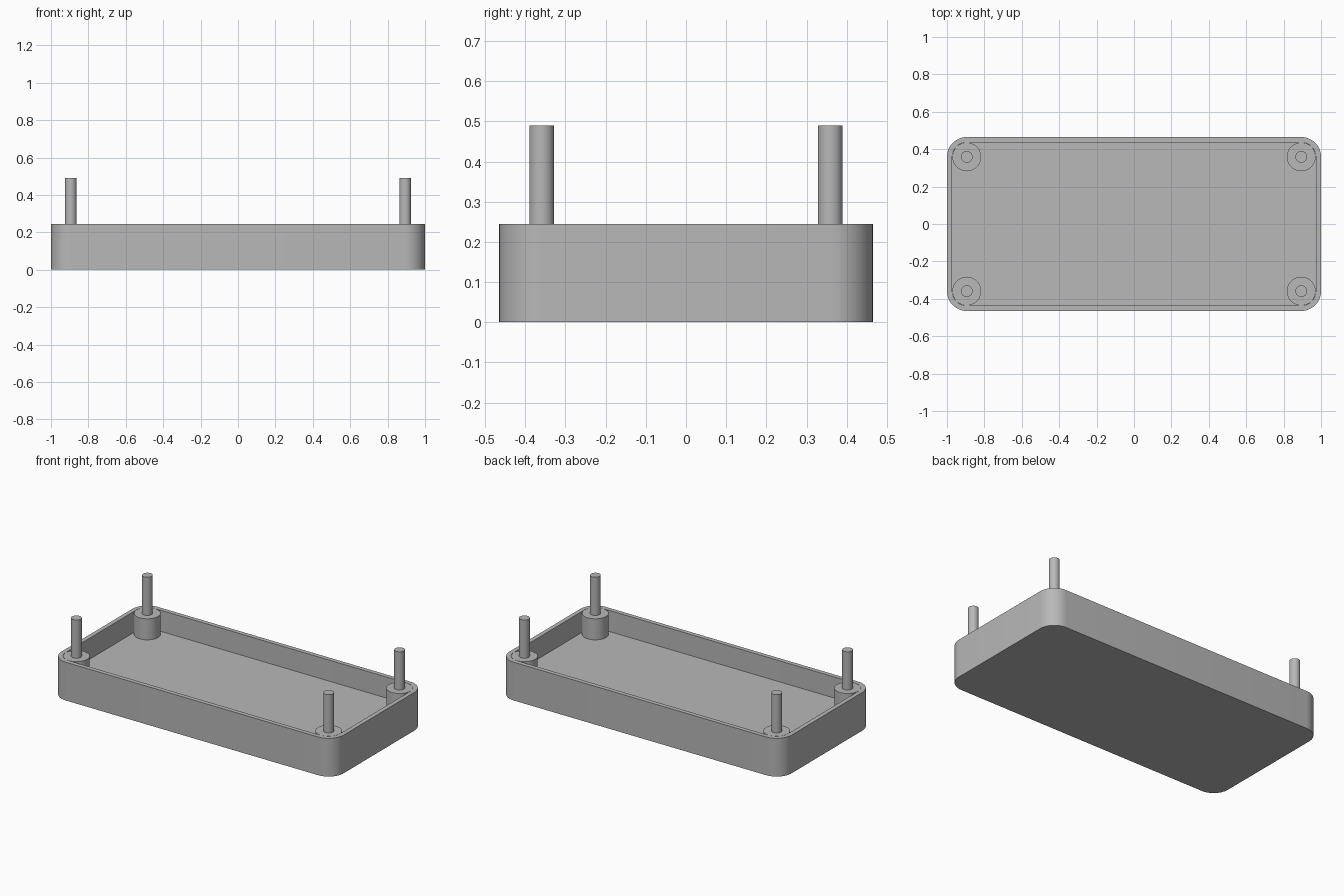
import bpy, bmesh, math

cube = bpy.data.objects.get("Cube")
if cube:
    bpy.data.objects.remove(cube, do_unlink=True)

CX, CY = 0.894, 0.359      # corner centres, shared by walls, posts and pins
R_OUT, R_IN = 0.106, 0.078
FLOOR, RIM, PIN_TOP = 0.11, 0.245, 0.49
ARC = 12                   # segments per rounded corner

grey = bpy.data.materials.new("mid grey plastic")
grey.use_nodes = True
colour = (0.48, 0.48, 0.48, 1)
grey.diffuse_color = colour
grey.node_tree.nodes["Principled BSDF"].inputs["Base Color"].default_value = colour


def finish(ob):
    """Apply the material and smooth the curved sides."""
    ob.data.materials.clear()
    ob.data.materials.append(grey)
    bpy.ops.object.select_all(action='DESELECT')
    ob.select_set(True)
    bpy.context.view_layer.objects.active = ob
    bpy.ops.object.shade_smooth_by_angle(angle=math.radians(35))


def rounded_ring(bm, radius, z):
    """Rounded rectangle of vertices around the four corner centres."""
    ring = []
    for q, (sx, sy) in enumerate([(1, 1), (-1, 1), (-1, -1), (1, -1)]):
        for i in range(ARC + 1):
            a = (q + i / ARC) * math.pi / 2
            ring.append(bm.verts.new((sx * CX + radius * math.cos(a),
                                      sy * CY + radius * math.sin(a), z)))
    return ring


def cylinder(name, x, y, radius, z0, z1):
    bpy.ops.mesh.primitive_cylinder_add(vertices=48, radius=radius, depth=z1 - z0,
                                        location=(x, y, (z0 + z1) / 2))
    ob = bpy.context.object
    ob.name = name
    finish(ob)


# Open tray: outer wall, flat rim, inner wall and raised floor
bm = bmesh.new()
rings = [rounded_ring(bm, r, z) for r, z in
         [(R_OUT, 0), (R_OUT, RIM), (R_IN, RIM), (R_IN, FLOOR)]]
n = len(rings[0])
for lower, upper in zip(rings, rings[1:]):
    for i in range(n):
        j = (i + 1) % n
        bm.faces.new((lower[i], lower[j], upper[j], upper[i]))
bm.faces.new(rings[0][::-1])
bm.faces.new(rings[-1])
mesh = bpy.data.meshes.new("tray")
bm.to_mesh(mesh)
bm.free()
tray = bpy.data.objects.new("tray", mesh)
bpy.context.collection.objects.link(tray)
finish(tray)

# Corner posts, level with the rim, each carrying a locating pin
for sx, side in ((1, "left"), (-1, "right")):
    for sy, end in ((-1, "front"), (1, "back")):
        cylinder(f"post_{end}_{side}", sx * CX, sy * CY, R_IN - 0.001, FLOOR - 0.02, RIM)
        cylinder(f"pin_{end}_{side}", sx * CX, sy * CY, 0.031, RIM - 0.02, PIN_TOP)
